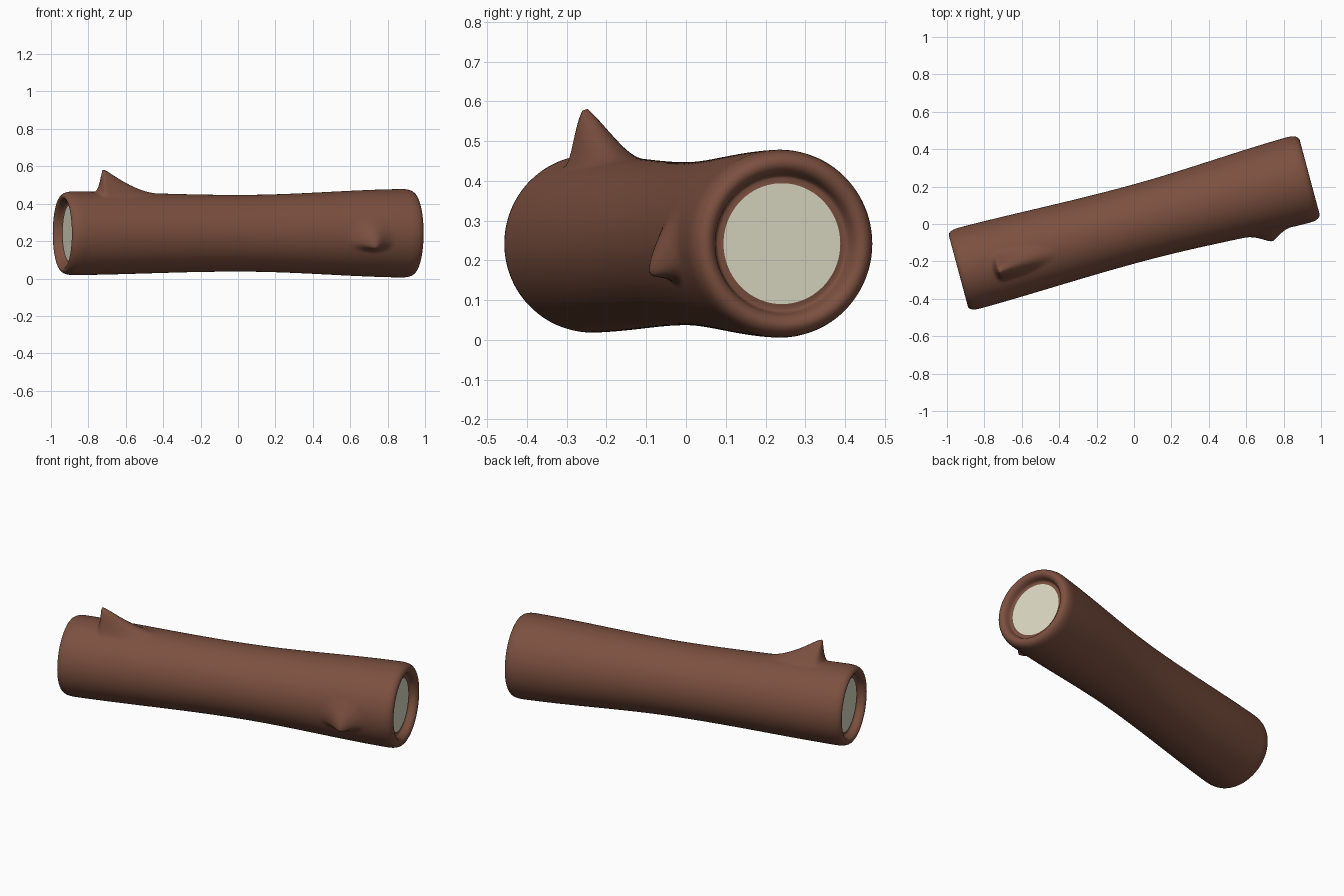
import bpy, bmesh, math
from mathutils import Matrix

if "Cube" in bpy.data.objects:
    bpy.data.objects.remove(bpy.data.objects["Cube"])

ANGLE, HALF, CZ = math.radians(15), 0.972, 0.242
SIDES, RINGS = 160, 200
PLACE = Matrix.Translation((0, 0, CZ)) @ Matrix.Rotation(ANGLE, 4, 'Z')


def material(name, color):
    m = bpy.data.materials.new(name)
    m.diffuse_color = (*color, 1)
    m.use_nodes = True
    m.node_tree.nodes["Principled BSDF"].inputs["Base Color"].default_value = m.diffuse_color
    return m


def trunk_radius(u):
    flare = 0.032 if u > 0 else 0.019
    return 0.205 + flare * (1 - math.cos(math.pi * min(abs(u), 1))) / 2


# twig stubs: position along the log, angle from the top, height,
# reach (toward -u, +u, -angle, +angle), lean (u, angle), power, tip softness
STUBS = [
    dict(u=-0.745, t=-10, h=0.142, reach=(0.055, 0.31, 0.09, 0.095),
         lean=(-0.022, 0.0), power=1.9, soft=0.06),
    dict(u=0.69, t=-101, h=0.078, reach=(0.15, 0.13, 0.07, 0.15),
         lean=(0.0, -0.022), power=2.0, soft=0.13),
]


def surface(u, theta):
    """Point on the bark, with the stubs pulled out of it."""
    r = trunk_radius(u)
    du = dt = dr = 0
    for s in STUBS:
        a = u - s['u']
        w = math.remainder(theta - math.radians(s['t']), math.tau) * r
        lo_u, hi_u, lo_w, hi_w = s['reach']
        d = math.hypot(a / (hi_u if a > 0 else lo_u), w / (hi_w if w > 0 else lo_w))
        d = math.hypot(d, s['soft'])
        if d < 1:
            f = (1 - d) ** s['power']
            dr += s['h'] * f
            du += s['lean'][0] * f
            dt += s['lean'][1] * f / r
    return u + du, r + dr, theta + dt


def point(u, r, theta):
    return PLACE @ Matrix.Rotation(-theta, 4, 'X').to_3x3().to_4x4() @ \
        Matrix.Translation((u, 0, r)).translation


# rounded lip: (depth from the end, share of the way from outer to inner radius)
LIP = [(0.042, 0.03), (0.027, 0.08), (0.015, 0.16), (0.006, 0.28), (0.001, 0.42),
       (0.0, 0.55), (0.003, 0.7), (0.01, 0.83), (0.02, 0.92), (0.032, 0.98), (0.042, 1.04)]
INNER, DISC, FLOOR = 0.174, 0.152, 0.043


def lip_rings(sign):
    outer = trunk_radius(sign * HALF)
    rings = [(sign * (HALF - d), outer + (INNER - outer) * k) for d, k in LIP]
    return rings + [(sign * (HALF - 0.046), 0.165), (sign * (HALF - FLOOR), 0.156),
                    (sign * (HALF - FLOOR), 0.145)]


# log body
thetas = [math.tau * i / SIDES for i in range(SIDES)]
rows = [[(u, r, t) for t in thetas] for u, r in reversed(lip_rings(-1))]
edge = HALF - 0.06
for j in range(RINGS + 1):
    u = -edge + 2 * edge * j / RINGS
    rows.append([surface(u, t) for t in thetas])
rows += [[(u, r, t) for t in thetas] for u, r in lip_rings(1)]

bm = bmesh.new()
grid = [[bm.verts.new(point(*p)) for p in row] for row in rows]
for a, b in zip(grid, grid[1:]):
    for i in range(SIDES):
        k = (i + 1) % SIDES
        bm.faces.new((a[i], a[k], b[k], b[i]))
bmesh.ops.recalc_face_normals(bm, faces=bm.faces)
for f in bm.faces:
    f.smooth = True
mesh = bpy.data.meshes.new("log_body")
bm.to_mesh(mesh)
bm.free()
mesh.materials.append(material("bark", (0.2, 0.08, 0.05)))
bpy.context.collection.objects.link(bpy.data.objects.new("log_body", mesh))

# pale cut faces at both ends
cream = material("cut_wood", (0.72, 0.7, 0.55))
for sign, name in ((-1, "left_cut_face"), (1, "right_cut_face")):
    bm = bmesh.new()
    order = thetas if sign < 0 else thetas[::-1]
    bm.faces.new([bm.verts.new(point(sign * (HALF - FLOOR + 0.003), DISC, t)) for t in order])
    bm.normal_update()
    face = bm.faces[:][0]
    if face.normal.x * sign < 0:
        face.normal_flip()
    mesh = bpy.data.meshes.new(name)
    bm.to_mesh(mesh)
    bm.free()
    mesh.materials.append(cream)
    bpy.context.collection.objects.link(bpy.data.objects.new(name, mesh))
